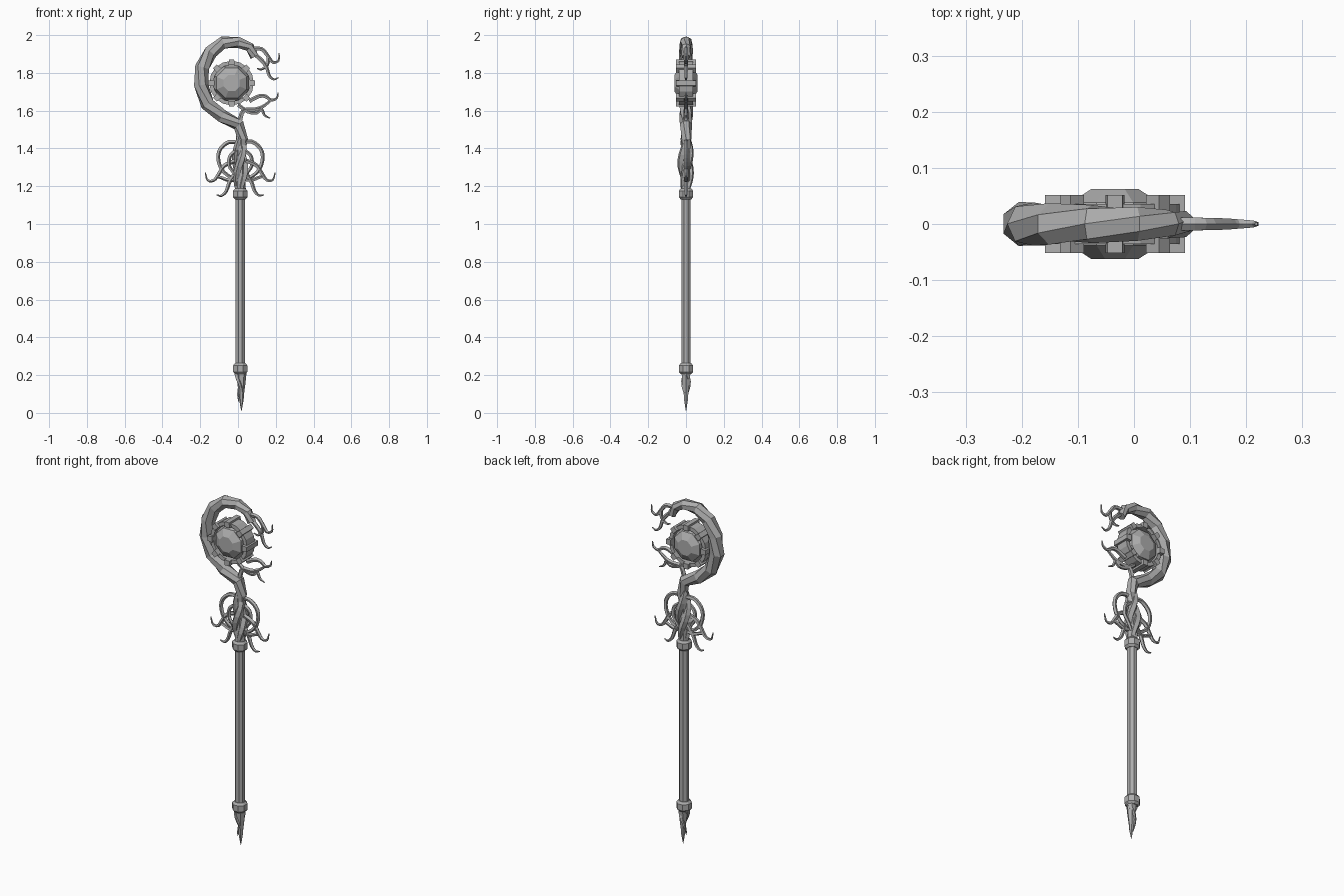
import bpy, bmesh, math
from mathutils import Vector, Matrix

cube = bpy.data.objects.get("Cube")
if cube:
    bpy.data.objects.remove(cube, do_unlink=True)

grey = bpy.data.materials.new("stone grey")
grey.use_nodes = True
color = (0.42, 0.42, 0.42, 1)
grey.diffuse_color = color
grey.node_tree.nodes["Principled BSDF"].inputs["Base Color"].default_value = color

AXIS = 0.012          # x of the shaft
ORB = Vector((-0.034, 0, 1.746))


def finish(name, bm):
    bmesh.ops.recalc_face_normals(bm, faces=bm.faces)
    mesh = bpy.data.meshes.new(name)
    bm.to_mesh(mesh)
    bm.free()
    mesh.materials.append(grey)
    ob = bpy.data.objects.new(name, mesh)
    bpy.context.collection.objects.link(ob)
    return ob


def bridge(bm, rings, closed=False):
    n = len(rings[0])
    pairs = list(zip(rings, rings[1:]))
    if closed:
        pairs.append((rings[-1], rings[0]))
    else:
        bm.faces.new(rings[0])
        bm.faces.new(rings[-1])
    for a, b in pairs:
        for i in range(n):
            j = (i + 1) % n
            bm.faces.new((a[i], a[j], b[j], b[i]))


def lathe(name, profile, sides, origin, turn=0.0, rot=None, closed=False):
    """Turn (radius, height) pairs round z, then rotate and place."""
    bm = bmesh.new()
    rings = []
    for r, h in profile:
        ring = []
        for i in range(sides):
            a = 2 * math.pi * i / sides + turn
            p = Vector((r * math.cos(a), r * math.sin(a), h))
            ring.append(bm.verts.new((rot @ p if rot else p) + Vector(origin)))
        rings.append(ring)
    bridge(bm, rings, closed)
    return finish(name, bm)


def smooth_path(pts, steps):
    """Catmull-Rom resampling."""
    p = [2 * pts[0] - pts[1]] + pts + [2 * pts[-1] - pts[-2]]
    out = []
    for i in range(1, len(p) - 2):
        a, b, c, d = p[i - 1:i + 3]
        for k in range(steps):
            t = k / steps
            out.append(0.5 * (2 * b + (c - a) * t + (2 * a - 5 * b + 4 * c - d) * t * t
                              + (3 * b - a - 3 * c + d) * t ** 3))
    return out + [pts[-1]]


def sweep(name, pts, radius, sides=6, twist=0.0):
    """Sweep a polygon along a path; radius is a function of 0..1."""
    bm = bmesh.new()
    rings = []
    last = len(pts) - 1
    for k, p in enumerate(pts):
        tan = (pts[min(k + 1, last)] - pts[max(k - 1, 0)]).normalized()
        side = tan.cross(Vector((0, 1, 0))).normalized()
        up = side.cross(tan)
        r = radius(k / last)
        ring = []
        for i in range(sides):
            a = 2 * math.pi * i / sides + twist * k
            ring.append(bm.verts.new(p + r * (math.cos(a) * side + math.sin(a) * up)))
        rings.append(ring)
    bridge(bm, rings)
    return finish(name, bm)


def flat(coords, y=0.0):
    return [Vector((x, y, z)) for x, z in coords]


def helix(z0, z1, amp, turns, phase, n):
    out = []
    for k in range(n + 1):
        t = k / n
        a = phase + 2 * math.pi * turns * t
        r = amp(t)
        out.append(Vector((AXIS + r * math.cos(a), r * math.sin(a), z0 + (z1 - z0) * t)))
    return out


# Shaft and its two collars
eighth = math.pi / 8
lathe("shaft", [(0.027, 0.24), (0.027, 1.15)], 8, (AXIS, 0, 0), eighth)
for name, z in (("lower_collar", 0.235), ("upper_collar", 1.16)):
    lathe(name, [(0.03, -0.03), (0.041, -0.018), (0.041, 0.016), (0.03, 0.028)],
          8, (AXIS, 0, z), eighth)

# Pointed foot with wrapped strands
lathe("foot_spike", [(0.027, 0.21), (0.022, 0.16), (0.014, 0.1), (0.012, 0.07), (0.001, 0.01)],
      6, (AXIS + 0.006, 0, 0))
for i in range(2):
    sweep("foot_strand_%d" % i,
          helix(0.21, 0.06, lambda t: 0.019 - 0.008 * t, 0.6, math.pi * i, 7),
          lambda t: 0.013 * (1 - t) + 0.002, 5)

# Twisted stem between shaft and crook
lathe("stem_core", [(0.03, 1.17), (0.026, 1.25), (0.024, 1.32), (0.026, 1.4), (0.022, 1.46)],
      6, (AXIS, 0, 0))
for i in range(3):
    sweep("stem_strand_%d" % i,
          helix(1.17, 1.47, lambda t: 0.012 + 0.014 * math.sin(math.pi * t), 0.65,
                2 * math.pi * i / 3 + 0.5, 9),
          lambda t: 0.012 + 0.009 * math.sin(math.pi * t), 5)

# Large crook
crook = flat([(0.012, 1.36), (0.024, 1.45), (0.005, 1.525), (-0.085, 1.57), (-0.16, 1.635),
              (-0.197, 1.735), (-0.188, 1.83), (-0.145, 1.912), (-0.077, 1.96),
              (0.005, 1.962), (0.062, 1.935), (0.088, 1.885)])
sweep("crook", crook,
      lambda t: 0.024 + 0.016 * math.sin(math.pi * min(1, t * 1.05)), 7, 0.45)

# Faceted orb, its ring and the clamps
to_y = Matrix.Rotation(math.pi / 2, 3, "X")
lathe("orb", [(0.046, -0.062), (0.086, -0.038), (0.1, 0), (0.086, 0.038), (0.046, 0.062)],
      8, ORB, eighth, to_y)
lathe("orb_ring", [(0.097, -0.036), (0.118, -0.036), (0.118, 0.036), (0.097, 0.036)],
      16, ORB, 0, to_y, True)
for i in range(8):
    spin = Matrix.Rotation(i * math.pi / 4, 3, "Y")
    bm = bmesh.new()
    bmesh.ops.create_cube(bm, size=1)
    for v in bm.verts:
        narrow = 1 if v.co.z < 0 else 0.8
        v.co = ORB + spin @ Vector((v.co.x * 0.034 * narrow, v.co.y * 0.104, 0.11 + v.co.z * 0.03))
    finish("ring_clamp_%d" % i, bm)


# Curling tendrils
def tendril(name, coords, r0=0.012, r1=0.003, y=0.0):
    sweep(name, smooth_path(flat(coords, y), 3), lambda t: r0 + (r1 - r0) * t ** 2, 5)


tendril("crook_tendril_upper", [(0.07, 1.925), (0.125, 1.925), (0.16, 1.885), (0.185, 1.855),
                                (0.215, 1.865), (0.218, 1.905)])
tendril("crook_tendril_lower", [(0.085, 1.9), (0.125, 1.865), (0.15, 1.83), (0.165, 1.785),
                                (0.19, 1.765), (0.215, 1.775)])
tendril("crook_tendril_curl", [(0.16, 1.885), (0.155, 1.845), (0.125, 1.82), (0.1, 1.825)], 0.01)
tendril("orb_tendril_upper", [(0.06, 1.65), (0.11, 1.675), (0.145, 1.675), (0.175, 1.655),
                              (0.205, 1.665), (0.213, 1.695)])
tendril("orb_tendril_lower", [(0.01, 1.545), (0.03, 1.6), (0.085, 1.605), (0.13, 1.62),
                              (0.17, 1.65)], 0.013, 0.007)
tendril("orb_tendril_stay", [(0.0, 1.63), (0.05, 1.595), (0.1, 1.588), (0.13, 1.62)], 0.011, 0.008)
tendril("orb_tendril_curl", [(0.09, 1.605), (0.125, 1.605), (0.14, 1.575), (0.17, 1.56)], 0.01)

# Mirrored tendrils beside the stem
for side, s in (("right", -1), ("left", 1)):
    def mirrored(name, coords, *rest):
        tendril("%s_%s" % (side, name), [(AXIS + s * x, z) for x, z in coords], *rest)

    mirrored("stem_loop", [(0.005, 1.43), (0.06, 1.435), (0.105, 1.4), (0.118, 1.35),
                           (0.1, 1.29), (0.055, 1.25), (0.015, 1.25)], 0.012, 0.009)
    mirrored("outer_curl", [(0.03, 1.335), (0.085, 1.31), (0.115, 1.265), (0.14, 1.232),
                            (0.172, 1.232), (0.185, 1.272)])
    mirrored("lower_curl", [(0.02, 1.28), (0.055, 1.23), (0.075, 1.175), (0.1, 1.15),
                            (0.125, 1.155)])
    mirrored("inner_loop", [(0.02, 1.39), (0.055, 1.36), (0.06, 1.31), (0.035, 1.27),
                            (0.01, 1.22)], 0.011, 0.008, 0.012 * s)
    mirrored("cross_strand", [(0.01, 1.24), (0.06, 1.232), (0.115, 1.25), (0.14, 1.232)], 0.011, 0.006)
